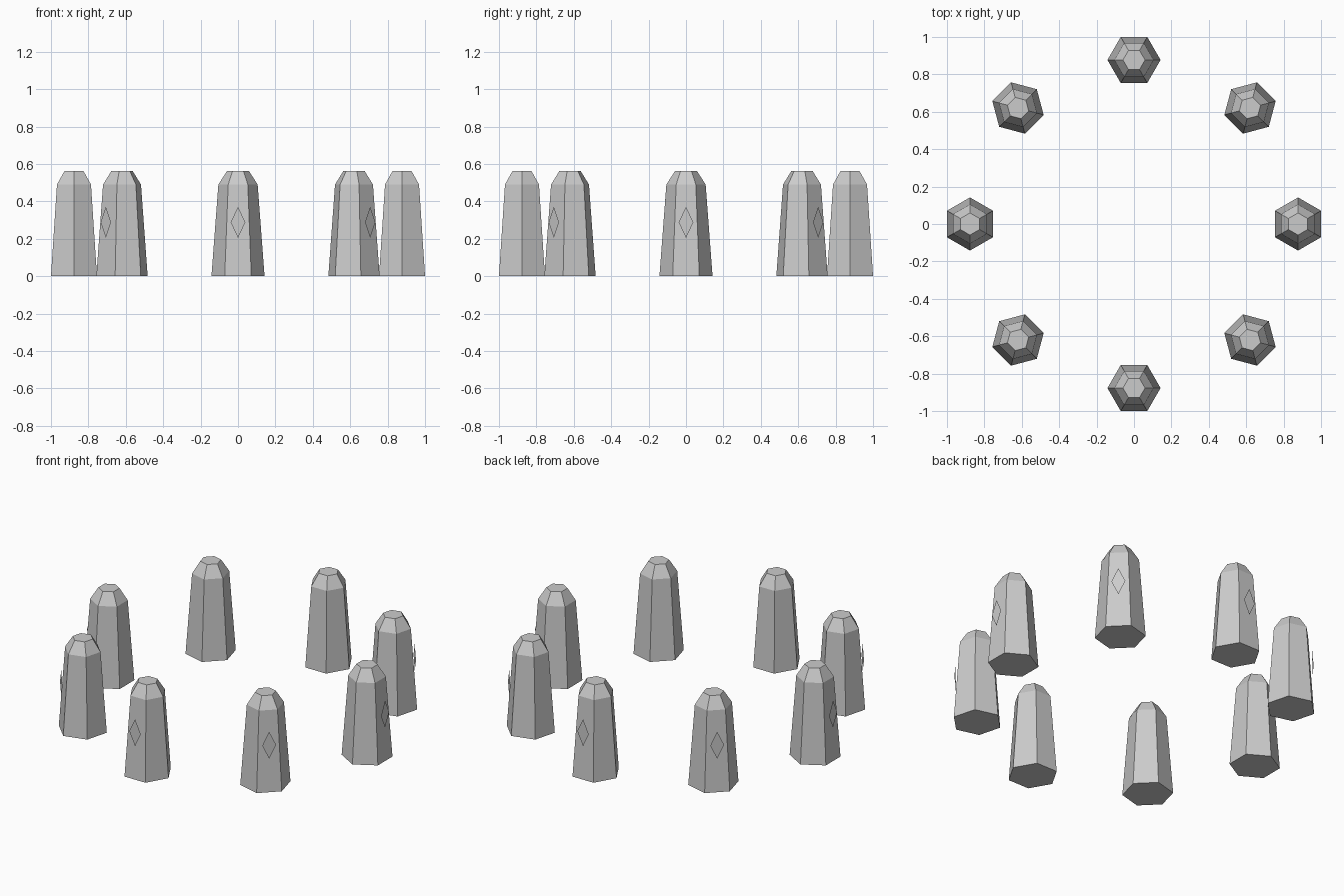
import bpy, bmesh
from math import cos, sin, pi, radians

if "Cube" in bpy.data.objects:
    bpy.data.objects.remove(bpy.data.objects["Cube"])

RING_RADIUS = 0.877
PROFILE = [(0.0, 0.142), (0.49, 0.105), (0.562, 0.059)]  # height, hexagon radius


def add_object(name, bm, angle):
    mesh = bpy.data.meshes.new(name)
    bm.to_mesh(mesh)
    bm.free()
    obj = bpy.data.objects.new(name, mesh)
    obj.rotation_euler.z = angle
    bpy.context.collection.objects.link(obj)
    return obj


def make_pillar(name, angle):
    # Tapered hexagonal shaft with a bevelled cap, one flat facing outward
    bm = bmesh.new()
    rings = [[bm.verts.new((r * cos(k * pi / 3), -RING_RADIUS + r * sin(k * pi / 3), z))
              for k in range(6)] for z, r in PROFILE]
    for low, high in zip(rings, rings[1:]):
        for k in range(6):
            n = (k + 1) % 6
            bm.faces.new((low[k], low[n], high[n], high[k]))
    bm.faces.new(rings[0][::-1])
    bm.faces.new(rings[-1])
    add_object(name, bm, angle)


def make_diamond(name, angle):
    # Thin diamond plate standing just in front of the outer flat
    bm = bmesh.new()
    pts = [(0, 0.205), (0.039, 0.288), (0, 0.371), (-0.039, 0.288)]
    bm.faces.new([bm.verts.new((x, -0.999, z)) for x, z in pts])
    add_object(name, bm, angle)


# Ring of eight standing pillars
for i in range(8):
    a = radians(45 * i)
    make_pillar(f"pillar_{i + 1}", a)
    make_diamond(f"diamond_mark_{i + 1}", a)
